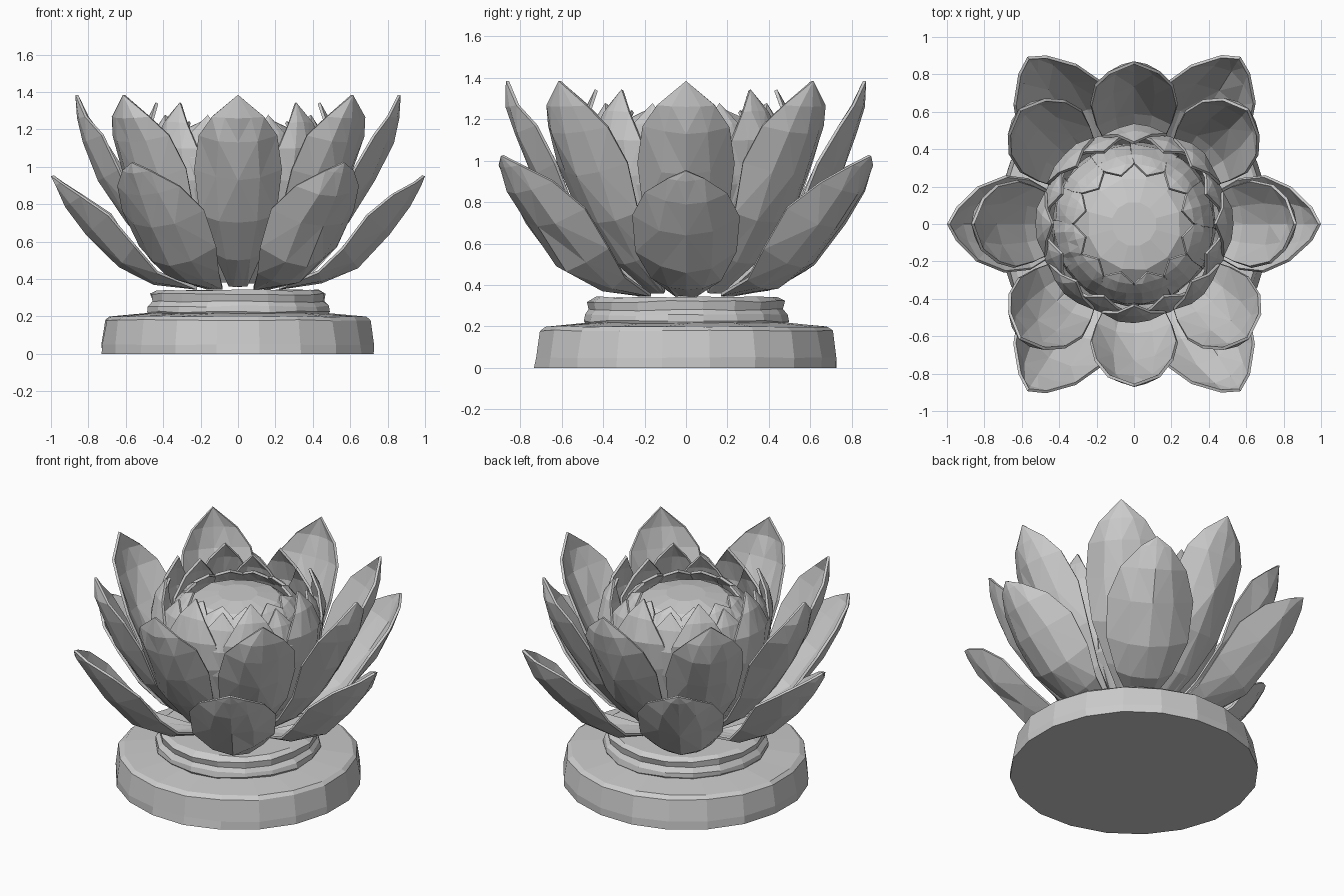
import bpy, bmesh, math, random
from mathutils import Vector

random.seed(4)
if "Cube" in bpy.data.objects:
    bpy.data.objects.remove(bpy.data.objects["Cube"], do_unlink=True)

stone = bpy.data.materials.new("grey stone")
stone.use_nodes = True
stone.diffuse_color = (0.6, 0.6, 0.6, 1)
stone.node_tree.nodes["Principled BSDF"].inputs["Base Color"].default_value = (0.6, 0.6, 0.6, 1)


def finish(bm, name):
    bmesh.ops.remove_doubles(bm, verts=bm.verts, dist=0.0005)
    bmesh.ops.recalc_face_normals(bm, faces=bm.faces)
    mesh = bpy.data.meshes.new(name)
    bm.to_mesh(mesh)
    bm.free()
    mesh.materials.append(stone)
    obj = bpy.data.objects.new(name, mesh)
    bpy.context.collection.objects.link(obj)
    return obj


def petal(name, rows, degrees, reach=1.0, rise=1.0):
    """Cupped leaf; each row is radius, height, half width, cup depth."""
    bm = bmesh.new()
    angle = math.radians(degrees)
    out = Vector((math.cos(angle), math.sin(angle), 0))
    side = Vector((-out.y, out.x, 0))
    up = Vector((0, 0, 1))
    foot = rows[0][1]
    spine = [out * r * reach + up * (foot + (z - foot) * rise) for r, z, w, c in rows]
    grid = []
    for i, (r, z, width, cup) in enumerate(rows):
        along = spine[min(i + 1, len(rows) - 1)] - spine[max(i - 1, 0)]
        inward = side.cross(along).normalized() * -1
        if inward.dot(out) > 0:
            inward.negate()
        line = []
        for u in (-1, -0.5, 0, 0.5, 1):
            wobble = random.uniform(-1, 1) * 0.05 * width
            line.append(bm.verts.new(spine[i] + side * u * width + inward * (cup * u * u + wobble)))
        grid.append(line)
    for low, high in zip(grid, grid[1:]):
        for k in range(4):
            bm.faces.new((low[k], low[k + 1], high[k + 1], high[k]))
    bmesh.ops.remove_doubles(bm, verts=bm.verts, dist=0.0005)
    bmesh.ops.triangulate(bm, faces=bm.faces)
    obj = finish(bm, name)
    # Outer skin stays in place and the thickness grows toward the middle
    facing = sum((p.normal.dot(up - out) * p.area for p in obj.data.polygons))
    shell = obj.modifiers.new("thickness", "SOLIDIFY")
    shell.thickness = 0.016
    shell.offset = 1 if facing > 0 else -1


def turned(name, profile, sides, wobble):
    """Faceted disc turned from a radius and height profile."""
    bm = bmesh.new()
    rings = []
    for r, z in profile:
        ring = []
        for k in range(sides):
            a = math.tau * (k + 0.5) / sides
            rr = r * (1 + random.uniform(-wobble, wobble))
            dz = random.uniform(-wobble, wobble) * 0.4 if z > 0 else 0
            ring.append(bm.verts.new((rr * math.cos(a), rr * math.sin(a), z + dz)))
        rings.append(ring)
    for low, high in zip(rings, rings[1:]):
        for k in range(sides):
            n = (k + 1) % sides
            bm.faces.new((low[k], low[n], high[n], high[k]))
    bm.faces.new(rings[0][::-1])
    bm.faces.new(rings[-1])
    finish(bm, name)


# Pedestal and neck
turned("base", [(0.738, 0), (0.735, 0.05), (0.715, 0.18), (0.69, 0.2), (0.45, 0.22)], 20, 0.008)
turned("neck", [(0.47, 0.19), (0.493, 0.225), (0.488, 0.255), (0.465, 0.28),
                (0.473, 0.32), (0.44, 0.34)], 18, 0.012)

# Rounded core showing through the open top of the bud
turned("core", [(0.2, 0.38), (0.36, 0.6), (0.4, 0.85), (0.38, 1.02), (0.33, 1.13),
                (0.25, 1.19), (0.12, 1.215)], 12, 0.01)

# Wide low petals
low_rows = [(0.22, 0.345, 0.05, 0), (0.45, 0.37, 0.17, 0.06), (0.64, 0.46, 0.245, 0.13),
            (0.81, 0.64, 0.26, 0.15), (0.92, 0.79, 0.2, 0.1), (0.98, 0.9, 0.09, 0.03),
            (1.0, 0.95, 0, 0)]
for degrees in (0, 180):
    petal("low_petal", low_rows, degrees)
for degrees in (57.5, 122.5, 237.5, 302.5):
    petal("low_corner_petal", low_rows, degrees, 1.06, 1.12)

# Tall petals
tall_rows = [(0.2, 0.36, 0.05, 0), (0.42, 0.5, 0.13, 0.05), (0.6, 0.7, 0.205, 0.08),
             (0.74, 0.93, 0.235, 0.12), (0.83, 1.13, 0.21, 0.1), (0.865, 1.26, 0.14, 0.05),
             (0.87, 1.385, 0, 0)]
for k in range(8):
    petal("tall_petal", tall_rows, k * 45)

# Small petals around the bud, alternating taller and shorter
inner_rows = [(0.22, 0.4, 0.05, 0), (0.42, 0.65, 0.14, 0.03), (0.51, 0.92, 0.19, 0.06),
              (0.53, 1.1, 0.17, 0.05), (0.495, 1.24, 0.09, 0.02), (0.44, 1.345, 0, 0)]
for k in range(8):
    petal("inner_petal", inner_rows, k * 45)
    petal("short_inner_petal", inner_rows, k * 45 + 22.5, 0.96, 0.93)

# Bud petals closing over the core, with a zigzag rim
bud_rows = [(0.2, 0.4, 0.05, 0), (0.38, 0.6, 0.11, 0.02), (0.435, 0.85, 0.14, 0.02),
            (0.425, 1.02, 0.13, 0.02), (0.37, 1.15, 0.11, 0.02), (0.32, 1.21, 0.08, 0.01),
            (0.27, 1.245, 0, 0)]
for k in range(12):
    petal("bud_petal", bud_rows, k * 30 + 15)
